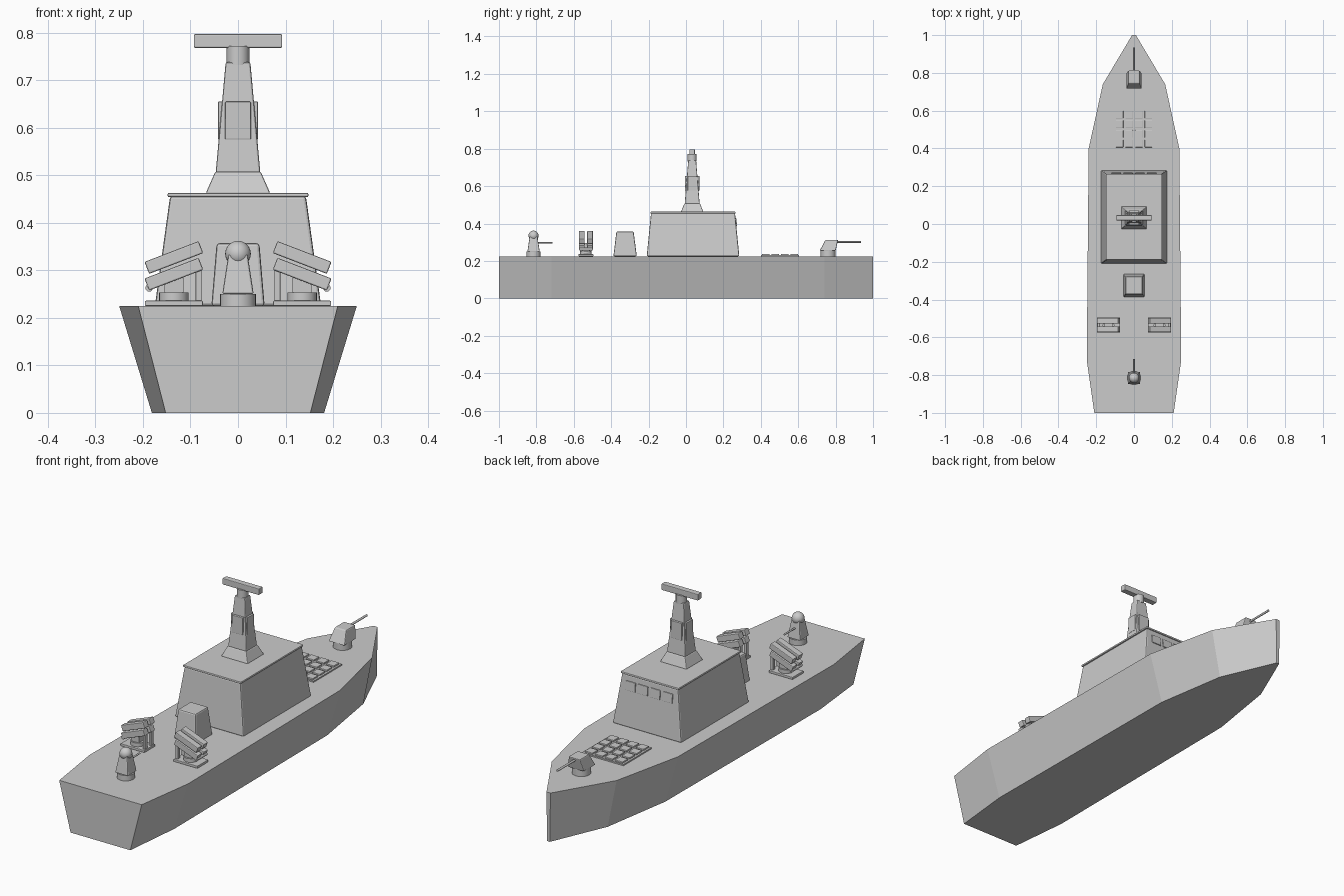
import bpy
import bmesh
import math
from mathutils import Matrix

cube = bpy.data.objects.get("Cube")
if cube:
    bpy.data.objects.remove(cube, do_unlink=True)

grey = bpy.data.materials.new("naval_grey")
grey.use_nodes = True
grey.diffuse_color = (0.6, 0.6, 0.6, 1)
grey.node_tree.nodes["Principled BSDF"].inputs["Base Color"].default_value = (0.6, 0.6, 0.6, 1)

DECK = 0.225


def finish(name, bm, bevel=0.0, smooth=False):
    bmesh.ops.recalc_face_normals(bm, faces=bm.faces)
    mesh = bpy.data.meshes.new(name)
    bm.to_mesh(mesh)
    bm.free()
    mesh.materials.append(grey)
    obj = bpy.data.objects.new(name, mesh)
    bpy.context.collection.objects.link(obj)
    if bevel:
        mod = obj.modifiers.new("soft_edges", "BEVEL")
        mod.width = bevel
        mod.segments = 2
    if smooth:
        bpy.ops.object.select_all(action="DESELECT")
        obj.select_set(True)
        bpy.context.view_layer.objects.active = obj
        bpy.ops.object.shade_smooth_by_angle(angle=math.radians(35))
    return obj


def loft(name, low, high, z0, z1, bevel=0.0):
    """Solid between two outlines with equal point counts."""
    bm = bmesh.new()
    a = [bm.verts.new((x, y, z0)) for x, y in low]
    b = [bm.verts.new((x, y, z1)) for x, y in high]
    n = len(a)
    bm.faces.new(a)
    bm.faces.new(b)
    for i in range(n):
        j = (i + 1) % n
        bm.faces.new((a[i], a[j], b[j], b[i]))
    return finish(name, bm, bevel)


def rect(hx, y0, y1, cx=0.0):
    return [(cx - hx, y0), (cx + hx, y0), (cx + hx, y1), (cx - hx, y1)]


def block(name, hx, y0, y1, z0, z1, cx=0.0, bevel=0.0):
    return loft(name, rect(hx, y0, y1, cx), rect(hx, y0, y1, cx), z0, z1, bevel)


def cylinder(name, radius, length, centre, axis="Z", sides=24):
    bm = bmesh.new()
    bmesh.ops.create_cone(bm, cap_ends=True, segments=sides, radius1=radius, radius2=radius, depth=length)
    if axis != "Z":
        bm.transform(Matrix.Rotation(math.pi / 2, 4, axis))
    bm.transform(Matrix.Translation(centre))
    return finish(name, bm, smooth=True)


# Hull, flaring outward to the deck
side = [(0.21, -1), (0.25, -0.72), (0.24, 0.4), (0.165, 0.74), (0.01, 1)]
deck = side + [(-x, y) for x, y in reversed(side)]
keel = [(x * 0.725, y) for x, y in deck]
loft("hull", keel, deck, 0, DECK)

# Superstructure, roof and bridge windows
loft("superstructure", rect(0.175, -0.21, 0.285), rect(0.143, -0.187, 0.262), DECK, 0.456, 0.006)
block("bridge_roof", 0.148, -0.19, 0.265, 0.454, 0.463, bevel=0.003)
lean = math.atan2(0.023, 0.231)
for i in range(4):
    pane = block(f"bridge_window_{i + 1}", 0.025, -0.004, 0.004, -0.021, 0.021, bevel=0.002)
    pane.location = ((i - 1.5) * 0.063, 0.267, 0.408)
    pane.rotation_euler.x = lean

# Mast with side panels and a radar bar
MAST = 0.033
loft("mast_foot", rect(0.068, MAST - 0.06, MAST + 0.06), rect(0.048, MAST - 0.042, MAST + 0.042), 0.462, 0.507, 0.003)
loft("mast", rect(0.047, MAST - 0.04, MAST + 0.04), rect(0.026, MAST - 0.021, MAST + 0.021), 0.505, 0.738, 0.004)
block("mast_side_panels", 0.042, MAST - 0.024, MAST + 0.024, 0.575, 0.655, bevel=0.002)
block("mast_end_panels", 0.027, MAST - 0.038, MAST + 0.038, 0.575, 0.655, bevel=0.002)
cylinder("radar_pivot", 0.024, 0.04, (0, MAST, 0.752))
block("radar_bar", 0.093, MAST - 0.014, MAST + 0.014, 0.768, 0.797, bevel=0.003)

# Forward hatch grid
block("hatch_base", 0.105, 0.4, 0.605, DECK, 0.231)
for row in range(4):
    for col in range(4):
        y = 0.426 + row * 0.051
        block(f"hatch_{row}_{col}", 0.02, y - 0.02, y + 0.02, 0.23, 0.238, cx=(col - 1.5) * 0.051, bevel=0.002)

# Bow gun
cylinder("bow_gun_base", 0.04, 0.035, (0, 0.76, DECK + 0.015))
loft("bow_gun_turret", rect(0.041, 0.715, 0.8), rect(0.029, 0.745, 0.813), 0.255, 0.312, 0.004)
cylinder("bow_gun_barrel", 0.005, 0.135, (0, 0.868, 0.301), "X", 12)

# Deckhouse behind the superstructure
loft("deckhouse", rect(0.056, -0.388, -0.263), rect(0.045, -0.372, -0.28), DECK, 0.357, 0.006)

# Stern defence gun with a dome
GUN = -0.815
cylinder("stern_gun_base", 0.038, 0.026, (0, GUN, DECK + 0.012))
loft("stern_gun_body", rect(0.033, GUN - 0.033, GUN + 0.033), rect(0.02, GUN - 0.02, GUN + 0.02), 0.25, 0.335, 0.004)
bm = bmesh.new()
bmesh.ops.create_uvsphere(bm, u_segments=24, v_segments=12, radius=0.027)
bm.transform(Matrix.Translation((0, GUN, 0.335)))
finish("stern_gun_dome", bm, smooth=True)
cylinder("stern_gun_barrel", 0.004, 0.09, (0, -0.76, 0.297), "X", 12)

# Paired missile launchers, tubes rising toward the centreline
LAUNCH = -0.535
for label, s in (("left", 1), ("right", -1)):
    cx = s * 0.135
    block(f"{label}_launcher_plate", 0.061, LAUNCH - 0.04, LAUNCH + 0.04, DECK, 0.236, cx, 0.002)
    cylinder(f"{label}_launcher_turntable", 0.031, 0.018, (cx, LAUNCH, 0.244))
    block(f"{label}_launcher_pedestal", 0.02, LAUNCH - 0.022, LAUNCH + 0.022, 0.25, 0.295, cx)
    for y in (LAUNCH - 0.022, LAUNCH + 0.022):
        tag = "rear" if y < LAUNCH else "fore"
        block(f"{label}_{tag}_launcher_post", 0.006, y - 0.008, y + 0.008, 0.236, 0.305, s * 0.083, 0.001)
        for level, z in (("lower", 0.292), ("upper", 0.327)):
            tube = block(f"{label}_{tag}_{level}_tube", 0.061, -0.015, 0.015, -0.0135, 0.0135, bevel=0.003)
            tube.location = (cx, y, z)
            tube.rotation_euler.y = s * math.radians(21)
    cylinder(f"{label}_launcher_hinge", 0.008, 0.07, (s * 0.187, LAUNCH, 0.263), "X", 12)
